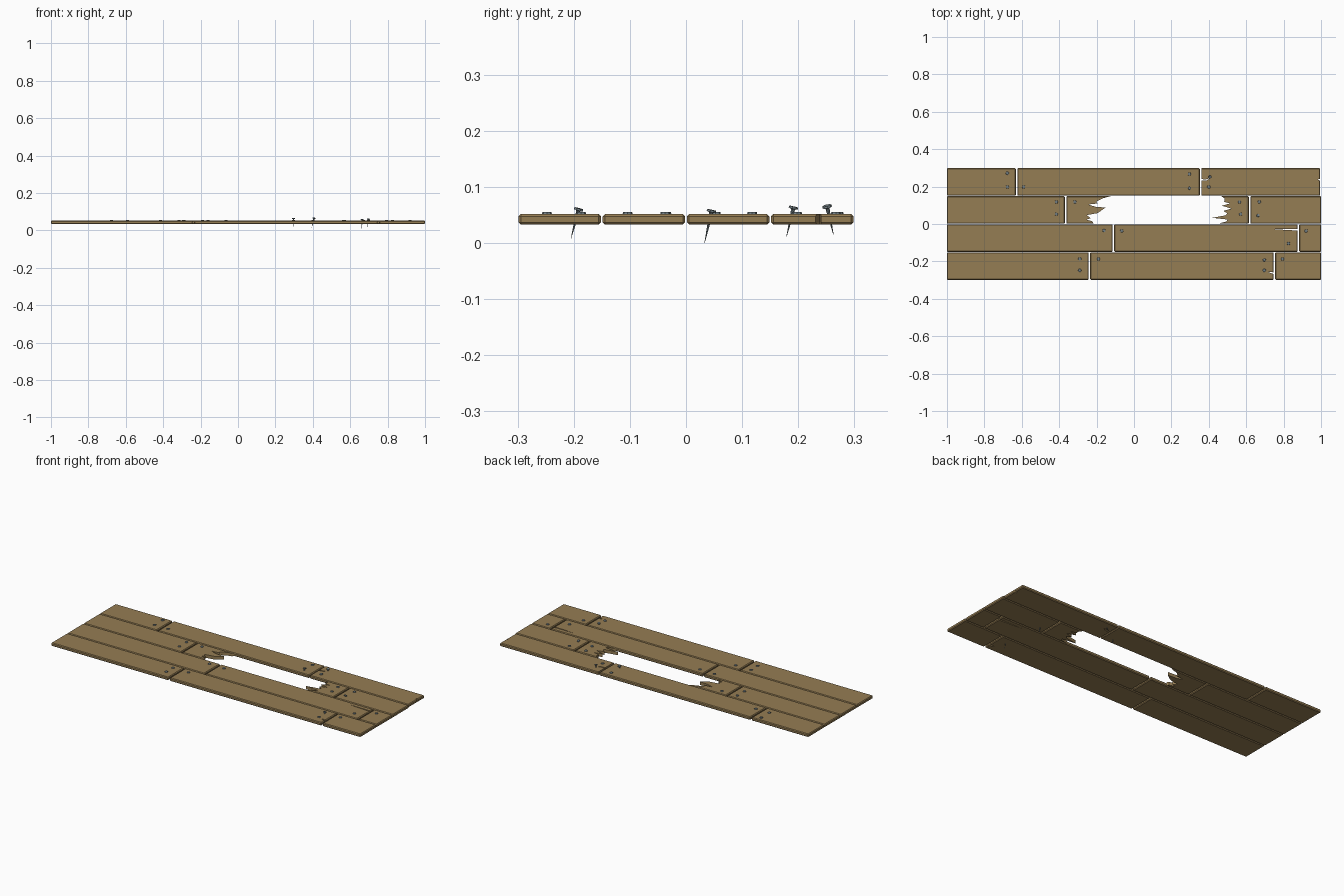
import bpy, bmesh
from mathutils import Vector, Matrix

if "Cube" in bpy.data.objects:
    bpy.data.objects.remove(bpy.data.objects["Cube"])

ZB, ZT, CH = 0.033, 0.0515, 0.004     # plank underside, top, chamfer


def material(name, rgb):
    m = bpy.data.materials.new(name)
    m.diffuse_color = (*rgb, 1)
    m.use_nodes = True
    m.node_tree.nodes["Principled BSDF"].inputs["Base Color"].default_value = m.diffuse_color
    return m


WOOD = material("weathered brown wood", (0.30, 0.205, 0.088))
STEEL = material("blue grey steel", (0.17, 0.215, 0.235))


def finish(bm, name, mat):
    bmesh.ops.recalc_face_normals(bm, faces=bm.faces)
    me = bpy.data.meshes.new(name)
    bm.to_mesh(me)
    bm.free()
    me.materials.append(mat)
    ob = bpy.data.objects.new(name, me)
    bpy.context.collection.objects.link(ob)
    return ob


def plank(name, row, x0, x1, right=None, left=None, crack=()):
    """Chamfered board; right / left replace a straight end with a splintered outline,
    crack adds notch points to the straight right end (bottom to top)."""
    y0 = -0.3 + 0.15 * row + 0.0015
    y1 = y0 + 0.147
    pts = list(right) if right else [(x1, y0), *crack, (x1, y1)]
    pts += list(left) if left else [(x0, y1), (x0, y0)]
    bm = bmesh.new()
    base = bm.faces.new([bm.verts.new((x, y, ZB)) for x, y in pts])
    ext = bmesh.ops.extrude_face_region(bm, geom=[base], use_keep_orig=True)
    for v in ext["geom"]:
        if isinstance(v, bmesh.types.BMVert):
            v.co.z = ZT

    # chamfer only the sawn sides and sawn ends, not the splinters
    def sawn(e):
        a, b = (v.co for v in e.verts)
        for axis, values in ((1, (y0, y1)), (0, ([] if right else [x1]) + ([] if left else [x0]))):
            if any(abs(a[axis] - q) < 1e-5 and abs(b[axis] - q) < 1e-5 for q in values):
                if abs(a.z - b.z) < 1e-6:
                    return True
                ends = ([] if right else [x1]) + ([] if left else [x0])
                return (any(abs(a.x - q) < 1e-5 for q in ends)
                        and any(abs(a.y - q) < 1e-5 for q in (y0, y1)))
        return False

    bm.normal_update()
    bmesh.ops.bevel(bm, geom=[e for e in bm.edges if sawn(e)], offset=CH,
                    offset_type='OFFSET', segments=1, profile=0.5,
                    affect='EDGES', clamp_overlap=False)
    return finish(bm, name, WOOD)


def nail(name, head, tip):
    """Disc head at 'head', tapered shank ending in a point at 'tip'."""
    head, tip = Vector(head), Vector(tip)
    axis = head - tip
    n = axis.length
    bm = bmesh.new()
    # each part: bottom radius, top radius, bottom, top
    for r0, r1, a, b in ((0.0003, 0.0036, 0, n - 0.006),
                         (0.0036, 0.0060, n - 0.006, n - 0.003),
                         (0.0090, 0.0080, n - 0.0035, n)):
        bmesh.ops.create_cone(bm, cap_ends=True, segments=8, radius1=r0, radius2=r1,
                              depth=b - a, matrix=Matrix.Translation((0, 0, (a + b) / 2)))
    rot = axis.to_track_quat('Z', 'Y').to_matrix().to_4x4()
    bmesh.ops.transform(bm, matrix=Matrix.Translation(tip) @ rot, verts=bm.verts)
    return finish(bm, name, STEEL)


# front row of boards
plank("row1_left_plank", 0, -1, -0.242)
plank("row1_middle_plank", 0, -0.234, 0.747,
      crack=[(0.747, -0.268), (0.732, -0.262), (0.718, -0.258), (0.735, -0.256), (0.747, -0.261)])
plank("row1_right_plank", 0, 0.755, 1)

# second row, long split near the right end
plank("row2_left_plank", 1, -1, -0.114)
plank("row2_middle_plank", 1, -0.106, 0.875,
      crack=[(0.875, -0.035), (0.80, -0.031), (0.722, -0.026), (0.80, -0.027), (0.875, -0.028)])
plank("row2_right_plank", 1, 0.883, 1)

# third row, middle board snapped out
plank("row3_left_plank", 2, -1, -0.370)
plank("row3_broken_left_plank", 2, -0.362, 0,
      right=[(-0.215, 0.0015), (-0.222, 0.014), (-0.255, 0.024), (-0.232, 0.030), (-0.252, 0.048),
             (-0.195, 0.058), (-0.152, 0.088), (-0.205, 0.092), (-0.245, 0.104),
             (-0.195, 0.110), (-0.202, 0.120), (-0.165, 0.138), (-0.125, 0.1485)])
plank("row3_broken_right_plank", 2, 0, 0.614,
      left=[(0.468, 0.1485), (0.485, 0.136), (0.482, 0.118), (0.515, 0.110), (0.470, 0.098),
            (0.520, 0.082), (0.478, 0.070), (0.500, 0.056), (0.488, 0.046), (0.418, 0.033),
            (0.500, 0.024), (0.495, 0.014), (0.450, 0.0015)])
plank("row3_right_plank", 2, 0.622, 1)

# back row, split corner on the right board
plank("row4_left_plank", 3, -1, -0.632)
plank("row4_middle_plank", 3, -0.624, 0.352)
plank("row4_right_plank", 3, 0.360, 0.995,
      crack=[(0.995, 0.231), (0.980, 0.238), (0.995, 0.241)],
      left=[(0.360, 0.2985), (0.360, 0.240), (0.385, 0.238), (0.412, 0.249),
            (0.388, 0.233), (0.360, 0.233), (0.360, 0.1515)])

# nails driven home
flush = [(-0.677, 0.272), (-0.677, 0.198), (-0.590, 0.198), (0.296, 0.267), (0.400, 0.198),
         (-0.415, 0.118), (-0.415, 0.053), (-0.316, 0.118), (0.564, 0.118), (0.570, 0.053),
         (0.670, 0.118), (-0.160, -0.035), (-0.065, -0.037), (0.826, -0.104), (0.920, -0.037),
         (-0.290, -0.187), (-0.290, -0.248), (-0.190, -0.187), (0.697, -0.248), (0.794, -0.187)]
for i, (x, y) in enumerate(flush):
    nail(f"flush_nail_{i + 1}", (x, y, 0.0553), (x, y, 0.036))

# loose nails leaning and poking through
loose = [((0.297, 0.192, 0.065), (0.294, 0.179, 0.011)),
         ((0.407, 0.251, 0.067), (0.394, 0.263, 0.014)),
         ((0.664, 0.046, 0.059), (0.660, 0.033, 0.0)),
         ((0.697, -0.191, 0.062), (0.692, -0.205, 0.008))]
for i, (h, t) in enumerate(loose):
    nail(f"loose_nail_{i + 1}", h, t)
